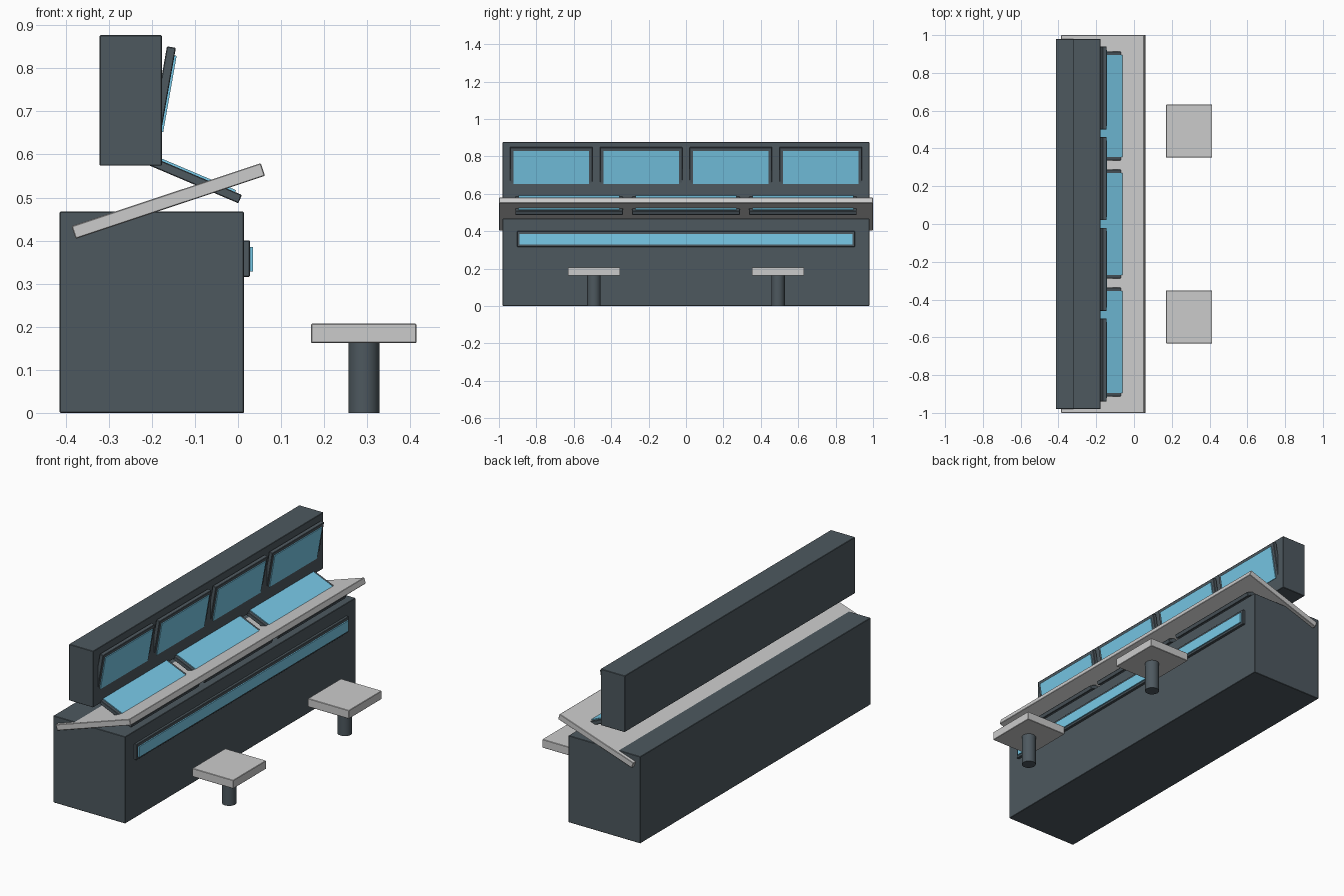
import bpy
from math import radians, sin, cos

if "Cube" in bpy.data.objects:
    bpy.data.objects.remove(bpy.data.objects["Cube"])


def material(name, color):
    m = bpy.data.materials.new(name)
    m.diffuse_color = (*color, 1)
    m.use_nodes = True
    m.node_tree.nodes["Principled BSDF"].inputs["Base Color"].default_value = m.diffuse_color
    return m


DARK = material("dark_slate", (0.075, 0.098, 0.114))
BLUE = material("screen_blue", (0.19, 0.59, 0.81))


def box(name, center, size, mat=None, tilt=0, bevel=0.002):
    """Box with the given full size, tilted about the y axis."""
    bpy.ops.mesh.primitive_cube_add(size=1, location=center)
    ob = bpy.context.object
    ob.name = name
    ob.scale = size
    bpy.ops.object.transform_apply(location=False, rotation=False, scale=True)
    ob.rotation_euler.y = radians(tilt)
    if mat:
        ob.data.materials.append(mat)
    if bevel:
        b = ob.modifiers.new("edge", 'BEVEL')
        b.width, b.segments = bevel, 1
    return ob


def span(name, x, y, z, mat=None, **kw):
    """Upright box from min/max pairs."""
    r = (x, y, z)
    return box(name, [(a + b) / 2 for a, b in r], [b - a for a, b in r], mat, **kw)


def display(name, x, y, z, length, width, margin, tilt):
    """Tilted housing with a thin screen; (x, z) is the centre of the housing's face.
    The face's normal is local +z, its length runs along local x."""
    t = radians(tilt)
    n = (sin(t), cos(t))
    back, front = -0.0105, 0.001
    box(name + "_housing", (x + n[0] * back, y, z + n[1] * back),
        (length, width, 0.021), DARK, tilt)
    box(name + "_screen", (x + n[0] * front, y, z + n[1] * front),
        (length - 2 * margin, width - 2 * margin, 0.008), BLUE, tilt, bevel=0)


# Cabinets
span("base_cabinet", (-0.414, 0.014), (-0.98, 0.98), (0, 0.467), DARK)
span("upper_cabinet", (-0.321, -0.177), (-0.98, 0.98), (0.574, 0.877), DARK)

# Sloping desk top
box("desk_top", (-0.162, 0, 0.492), (0.463, 2.0, 0.031), None, -18.4)

# Glowing strip on the front of the base
span("strip_frame", (0.005, 0.028), (-0.903, 0.903), (0.316, 0.4), DARK)
span("strip_light", (0.02, 0.035), (-0.89, 0.89), (0.328, 0.385), BLUE, bevel=0)

# Four upper displays
for i in range(4):
    display(f"upper_display_{i + 1}", -0.163, -0.72 + 0.48 * i, 0.741,
            0.216, 0.44, 0.018, 100)

# Three desk displays
TILT = 23
for i in range(3):
    display(f"desk_display_{i + 1}", 0.009 - 0.13 * cos(radians(TILT)),
            -0.625 + 0.625 * i, 0.506 + 0.13 * sin(radians(TILT)),
            0.26, 0.575, 0.017, TILT)

# Two stools
for side, y in (("left", -0.492), ("right", 0.492)):
    span(side + "_stool_seat", (0.17, 0.414), (y - 0.14, y + 0.14), (0.162, 0.207))
    bpy.ops.mesh.primitive_cylinder_add(vertices=16, radius=0.036, depth=0.163,
                                        location=(0.292, y, 0.0815))
    post = bpy.context.object
    post.name = side + "_stool_post"
    post.data.materials.append(DARK)
    bpy.ops.object.shade_smooth_by_angle(angle=radians(40))
